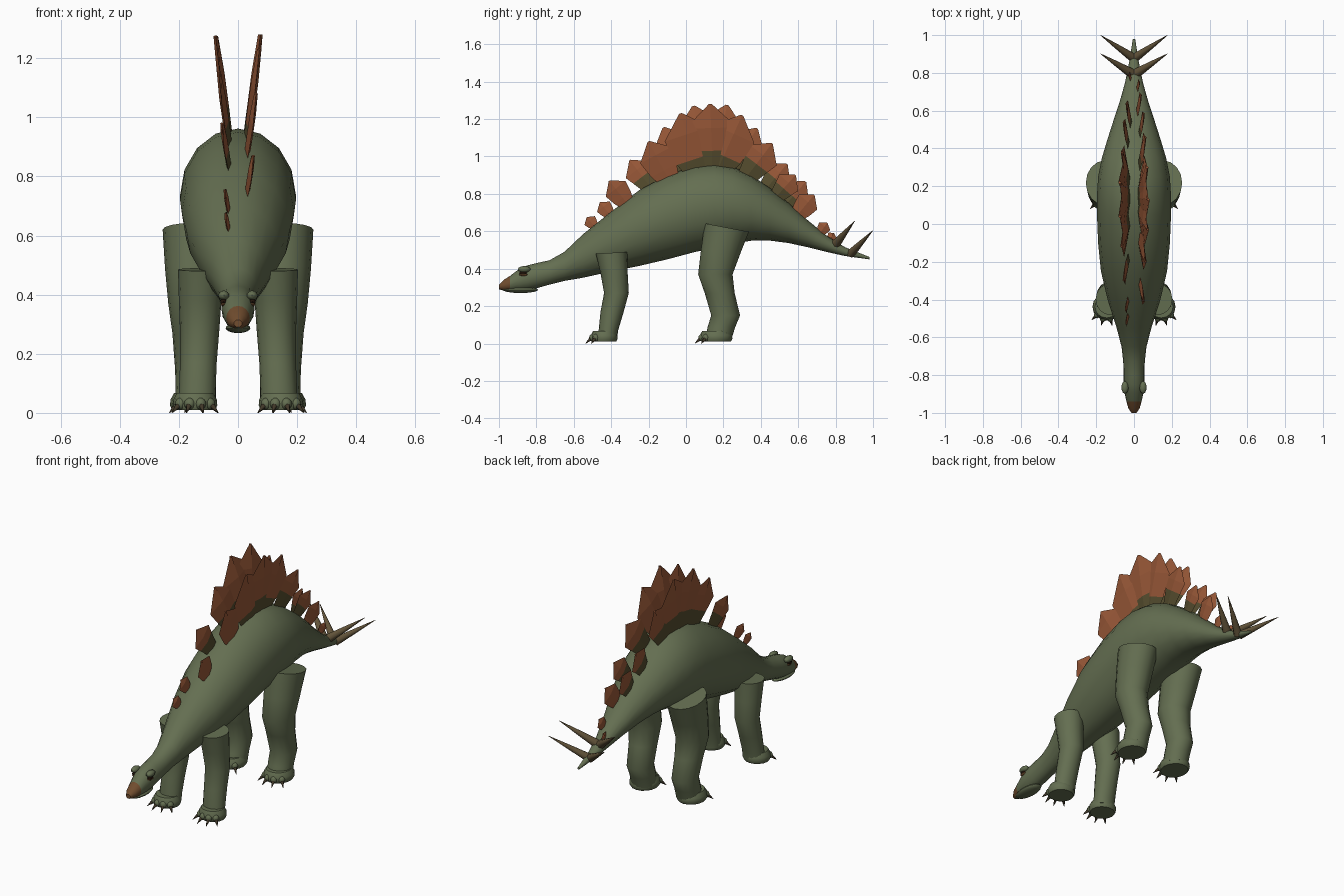
import bpy, bmesh, math
from mathutils import Vector

if "Cube" in bpy.data.objects:
    bpy.data.objects.remove(bpy.data.objects["Cube"])


def material(name, rgb):
    m = bpy.data.materials.new(name)
    m.diffuse_color = tuple((c / 255) ** 2.2 for c in rgb) + (1,)
    m.use_nodes = True
    m.node_tree.nodes["Principled BSDF"].inputs["Base Color"].default_value = m.diffuse_color
    return m


GREEN = material("moss_green_skin", (100, 110, 82))
RUST = material("rust_plate", (150, 88, 58))
OLIVE = material("olive_plate_base", (86, 78, 50))
BEAK = material("brown_beak", (112, 78, 50))
HORN = material("dark_horn", (98, 84, 60))
CLAW = material("dark_claw", (66, 58, 44))
EYE = material("dark_eye", (38, 26, 18))


def finish(name, bm, mats, smooth=True, angle=45):
    bmesh.ops.recalc_face_normals(bm, faces=bm.faces)
    me = bpy.data.meshes.new(name)
    bm.to_mesh(me)
    bm.free()
    for m in mats:
        me.materials.append(m)
    ob = bpy.data.objects.new(name, me)
    bpy.context.collection.objects.link(ob)
    if smooth:
        bpy.ops.object.select_all(action='DESELECT')
        ob.select_set(True)
        bpy.context.view_layer.objects.active = ob
        bpy.ops.object.shade_smooth_by_angle(angle=math.radians(angle))
    return ob


def loft(name, rings, mats, rule=None, smooth=True, angle=45):
    """Skin a list of equal-length rings and cap both ends."""
    bm = bmesh.new()
    vs = [[bm.verts.new(p) for p in r] for r in rings]
    n = len(vs[0])
    for a, b in zip(vs, vs[1:]):
        for i in range(n):
            j = (i + 1) % n
            bm.faces.new((a[i], a[j], b[j], b[i]))
    bm.faces.new(vs[0])
    bm.faces.new(vs[-1])
    if rule:
        for f in bm.faces:
            f.material_index = rule(f.calc_center_median())
    return finish(name, bm, mats, smooth, angle)


def circle(n):
    return [(math.cos(2 * math.pi * i / n), math.sin(2 * math.pi * i / n)) for i in range(n)]


def ellipsoid(name, loc, size, mat, seg=14):
    bm = bmesh.new()
    bmesh.ops.create_uvsphere(bm, u_segments=seg, v_segments=8, radius=1)
    for v in bm.verts:
        v.co = Vector(a * b for a, b in zip(v.co, size)) + Vector(loc)
    return finish(name, bm, [mat])


def spike(name, base, tip, radius, mat, n=8):
    base, tip = Vector(base), Vector(tip)
    q = (tip - base).to_track_quat('Z', 'Y')
    rings = [[c + q @ Vector((x * r, y * r, 0)) for x, y in circle(n)]
             for c, r in ((base, radius), (base.lerp(tip, .5), radius * .55), (tip, .001))]
    return loft(name, rings, [mat], angle=60)


# Body, neck, head and tail: y, underside, back, half width
BODY = [(-1, .29, .315, .014), (-.975, .283, .34, .03), (-.94, .28, .362, .04),
        (-.89, .28, .4, .051), (-.85, .284, .417, .056), (-.8, .295, .43, .056),
        (-.73, .315, .445, .057), (-.65, .335, .49, .066), (-.55, .352, .585, .092),
        (-.4, .385, .705, .14), (-.25, .415, .82, .175), (-.1, .45, .9, .19),
        (.05, .49, .95, .196), (.15, .51, .962, .196), (.25, .533, .945, .19),
        (.35, .55, .9, .17), (.45, .55, .83, .14), (.55, .537, .75, .108),
        (.65, .515, .66, .075), (.75, .49, .578, .047), (.85, .468, .515, .027),
        (.98, .45, .463, .006)]
loft("body", [[(x * w, y, (lo + hi) / 2 + z * (hi - lo) / 2) for x, z in circle(16)]
              for y, lo, hi, w in BODY], [GREEN, BEAK],
     lambda c: int(c.y < -.94 and c.z > .29))

# Lower jaw, eyes and brows
ellipsoid("lower_jaw", (0, -.885, .287), (.043, .095, .017), GREEN)
for s, side in ((-1, "left"), (1, "right")):
    ellipsoid(f"eye_{side}", (s * .049, -.87, .376), (.011, .02, .012), EYE, 10)
    ellipsoid(f"eye_rim_{side}", (s * .049, -.868, .368), (.01, .024, .007), BEAK, 10)
    ellipsoid(f"brow_{side}", (s * .048, -.865, .397), (.019, .034, .017), GREEN, 10)

# Legs: centre x, centre y, centre z, radius x, radius y, downward tilt of the ring
FRONT = [(.125, -.398, .485, .078, .084, -.06), (.128, -.385, .38, .072, .073, 0),
         (.13, -.372, .27, .066, .066, 0), (.134, -.395, .17, .062, .062, 0),
         (.138, -.415, .07, .062, .052, 0), (.138, -.42, .03, .062, .052, 0)]
HIND = [(.155, .218, .62, .1, .118, .19), (.153, .185, .49, .094, .105, .1),
        (.15, .157, .37, .086, .092, 0), (.146, .18, .27, .076, .08, 0),
        (.143, .212, .15, .07, .077, 0), (.143, .19, .09, .068, .074, 0),
        (.143, .175, .03, .068, .07, 0)]
for s, side in ((-1, "left"), (1, "right")):
    for kind, sections, foot in (("front", FRONT, (.145, -.438, .034, .075, .072)),
                                 ("hind", HIND, (.15, .16, .034, .08, .088))):
        loft(f"{kind}_leg_{side}",
             [[(s * (cx + x * rx), cy + y * ry, cz - y * ry * t) for x, y in circle(16)]
              for cx, cy, cz, rx, ry, t in sections], [GREEN])
        fx, fy, fz, rx, ry = foot
        fx *= s
        # Foot pad with rounded toes and claws fanned forward
        loft(f"{kind}_foot_{side}",
             [[(fx + x * rx * k, fy + y * ry * k, z) for x, y in circle(16)]
              for z, k in ((.01, .9), (.025, 1), (.045, .98), (.068, .82))], [GREEN])
        for i, a in enumerate((-48, -16, 16, 48)):
            dx, dy = math.sin(math.radians(a)), -math.cos(math.radians(a))
            px, py = fx + dx * rx * .88, fy + dy * ry * .88
            ellipsoid(f"{kind}_toe_{side}_{i}", (px, py, .031), (.019, .019, .02), GREEN, 8)
            spike(f"{kind}_claw_{side}_{i}", (px + dx * .008, py + dy * .008, .027),
                  (px + dx * .04, py + dy * .04, 0), .011, CLAW, 6)


def spine(y):
    for a, b in zip(BODY, BODY[1:]):
        if a[0] <= y <= b[0]:
            return a[2] + (b[2] - a[2]) * (y - a[0]) / (b[0] - a[0])


# Back plates in two staggered rows: tip y, tip z, olive base band
LEFT = [(-.53, .675, 0), (-.46, .755, 0), (-.3, .98, .3), (-.12, 1.155, .25), (.04, 1.27, .25),
        (.22, 1.275, .25), (.38, 1.15, .3), (.54, .96, .35), (.64, .865, .3), (.79, .59, 0)]
RIGHT = [(-.41, .87, 0), (-.2, 1.08, 0), (-.03, 1.23, .12), (.13, 1.28, .22), (.3, 1.22, .12),
         (.46, 1.07, .3), (.585, .9, .3), (.685, .795, 0), (.755, .645, 0)]
for s, side, row in ((-1, "left", LEFT), (1, "right", RIGHT)):
    for i, (y, z, band) in enumerate(row):
        slope = math.atan((spine(y + .05) - spine(y - .05)) / .1)
        h = (z - spine(y)) * math.cos(slope)
        up = Vector((0, -math.sin(slope), math.cos(slope)))
        along = Vector((0, math.cos(slope), math.sin(slope)))
        base = Vector((0, y, z)) - up * h
        w, thick = .39 * h + .014, .006 + .022 * h
        x0 = .034 if y < .6 else .02
        rings = []
        for t, k, d in ((-.18, .55, .9), (band or .15, .82, 1), (.6, 1, 1), (1, .06, .6)):
            c = base + up * (h * t) + Vector((s * (x0 + .13 * h * t), 0, 0))
            n = Vector((thick * d, 0, 0))
            rings.append([c - along * w * k, c + n, c + along * w * k, c - n])
        limit = band if band else -1
        loft(f"back_plate_{side}_{i}", rings, [RUST, OLIVE],
             lambda c: int((c - base).dot(up) < h * limit), smooth=False)

    # Tail spikes, two on each side
    spike(f"tail_spike_front_{side}", (s * .008, .795, .525), (s * .178, .902, .655), .026, HORN)
    spike(f"tail_spike_rear_{side}", (s * .005, .88, .48), (s * .178, 1.0, .605), .024, HORN)
